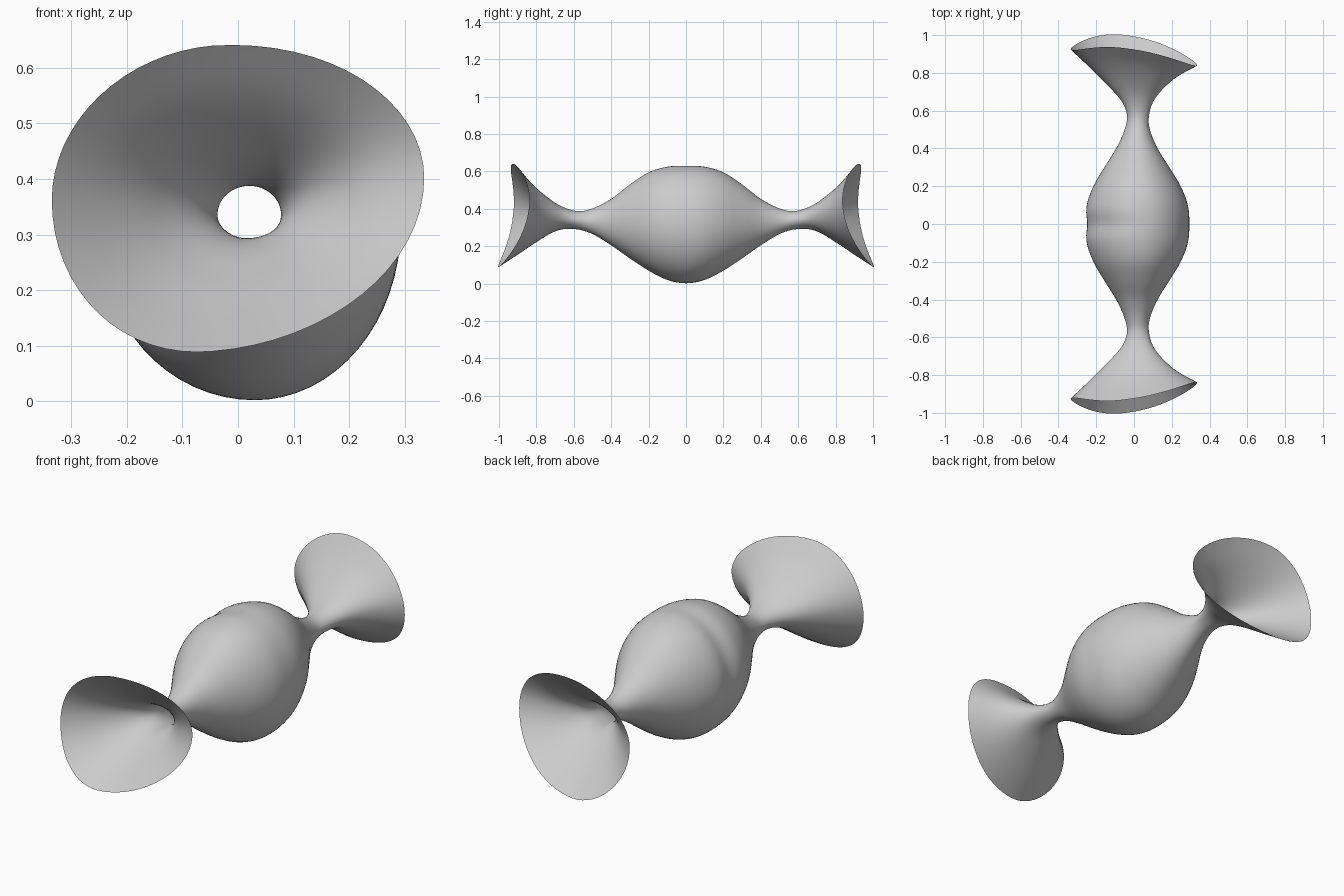
import bpy, bmesh, math

if "Cube" in bpy.data.objects:
    bpy.data.objects.remove(bpy.data.objects["Cube"])

SEG, SUB = 64, 5

# Loft stations from the middle seam to the flared rim.
# y of right, top, left, bottom | right x, top z, left x, bottom z | centre x, z
STATIONS = [
    (0.00, 0.00, 0.00, 0.00, .293, .632, -.255, .002, .030, .315),
    (0.10, 0.10, 0.10, 0.10, .285, .625, -.250, .020, .028, .317),
    (0.20, 0.20, 0.20, 0.20, .247, .595, -.215, .070, .026, .322),
    (0.30, 0.30, 0.30, 0.30, .187, .530, -.157, .135, .024, .327),
    (0.40, 0.40, 0.40, 0.40, .125, .453, -.095, .205, .022, .331),
    (0.49, 0.50, 0.49, 0.51, .087, .402, -.053, .270, .020, .334),
    (0.56, 0.58, 0.57, 0.61, .078, .388, -.037, .293, .020, .336),
    (0.64, 0.67, 0.65, 0.70, .098, .415, -.065, .280, .013, .345),
    (0.71, 0.76, 0.74, 0.80, .148, .472, -.145, .222, -.005, .358),
    (0.78, 0.85, 0.83, 0.90, .228, .550, -.235, .155, -.025, .372),
    (0.84, 0.93, 0.925, 1.0, .335, .640, -.335, .090, -.045, .385),
]


def spline(p0, p1, p2, p3, t):
    return [0.5 * (2 * b + (c - a) * t + (2 * a - 5 * b + 4 * c - d) * t * t
                   + (3 * b - a - 3 * c + d) * t ** 3)
            for a, b, c, d in zip(p0, p1, p2, p3)]


def smooth_stations():
    n = len(STATIONS)
    before = [-v if i < 4 else v for i, v in enumerate(STATIONS[1])]
    after = [2 * a - b for a, b in zip(STATIONS[-1], STATIONS[-2])]
    pts = [before] + [list(s) for s in STATIONS] + [after]
    out = []
    for i in range(n - 1):
        for j in range(SUB):
            out.append(spline(*pts[i:i + 4], j / SUB))
    return out + [list(STATIONS[-1])]


def section_point(s, a):
    yr, yt, yl, yb, xr, zt, xl, zb, cx, cz = s
    c, d = math.cos(a), math.sin(a)
    # saddle-shaped offset along the length
    y = ((yr + yt + yl + yb) / 4 + (yr - yl) / 2 * c + (yt - yb) / 2 * d
         + (yr + yl - yt - yb) / 4 * math.cos(2 * a))
    # shallow valley along the seam on the upper left
    dip = 0.035 * max(0, math.cos(a - math.radians(150))) ** 2 * math.exp(-(y / 0.05) ** 2)
    rx = (xr - cx if c > 0 else cx - xl) * (1 - dip)
    rz = (zt - cz if d > 0 else cz - zb) * (1 - dip)
    lean = 0.025 * max(0, (y - 0.6) / 0.35)
    return (cx + rx * c, -y, cz + rz * d + lean * c)


grey = bpy.data.materials.new("light grey")
grey.diffuse_color = (0.6, 0.6, 0.6, 1)
grey.use_nodes = True
grey.node_tree.nodes["Principled BSDF"].inputs["Base Color"].default_value = grey.diffuse_color

# Half of the wrapped body: bulb, neck and open flare
bm = bmesh.new()
rings = [[bm.verts.new(section_point(s, 2 * math.pi * k / SEG)) for k in range(SEG)]
         for s in smooth_stations()]
for r0, r1 in zip(rings, rings[1:]):
    for k in range(SEG):
        m = (k + 1) % SEG
        bm.faces.new((r0[k], r1[k], r1[m], r0[m]))
bm.normal_update()
# make the bulb's normals point outwards
f = min(bm.faces, key=lambda q: q.calc_center_median().z)
if f.normal.z > 0:
    bmesh.ops.reverse_faces(bm, faces=bm.faces[:])
for f in bm.faces:
    f.smooth = True
mesh = bpy.data.meshes.new("candy_body")
bm.to_mesh(mesh)
bm.free()
mesh.materials.append(grey)
body = bpy.data.objects.new("candy_body", mesh)
bpy.context.collection.objects.link(body)

# The back half mirrors the front
mir = body.modifiers.new("mirror", 'MIRROR')
mir.use_axis = (False, True, False)
mir.merge_threshold = 0.0005
